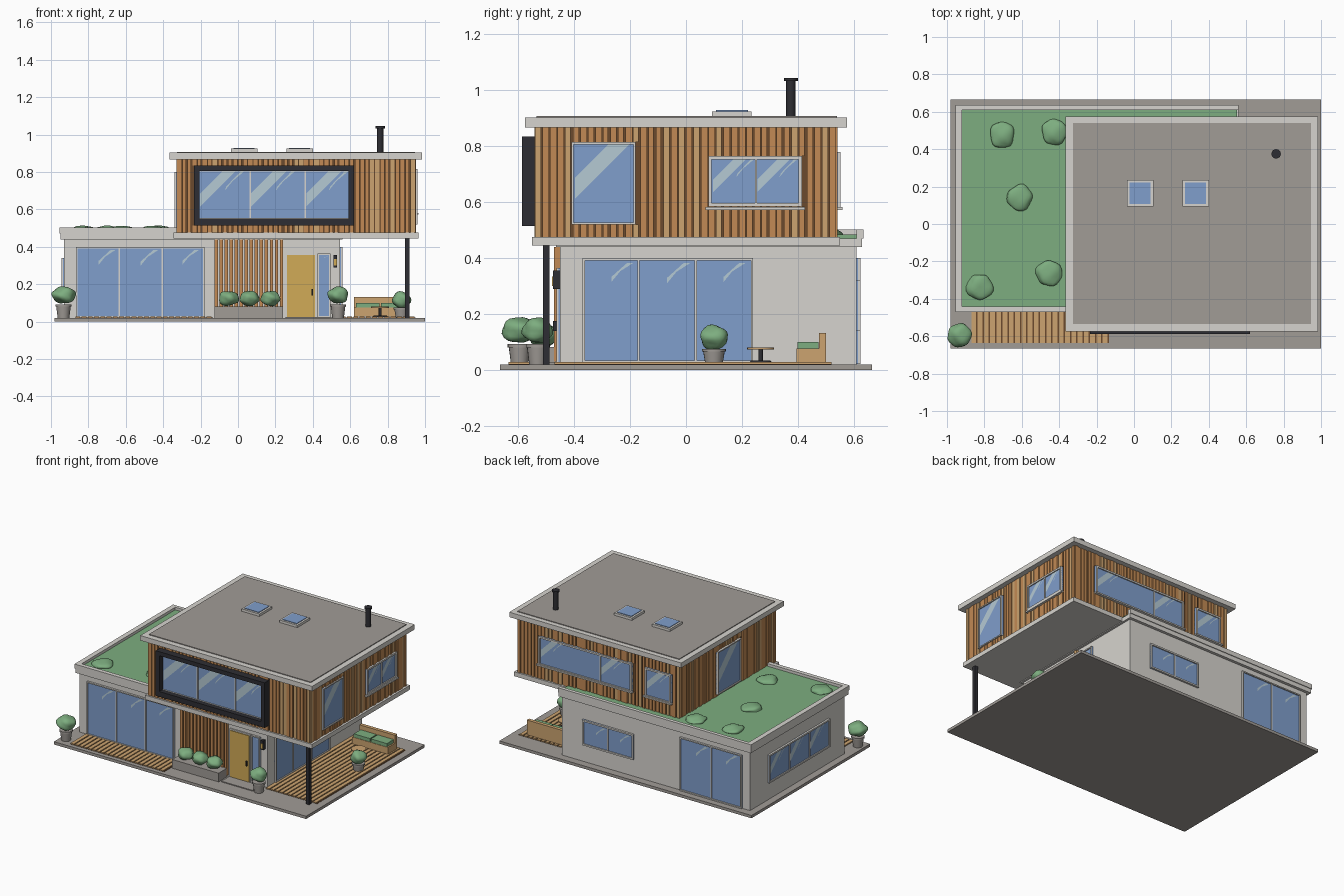
import bpy, bmesh, math, random
from mathutils import Vector, Matrix

if "Cube" in bpy.data.objects:
    bpy.data.objects.remove(bpy.data.objects["Cube"])

random.seed(4)

# Flat colours, given as sRGB and stored as linear values
COLOURS = {
    "wall_white": (0.84, 0.83, 0.81), "concrete": (0.63, 0.61, 0.59),
    "glass_blue": (0.50, 0.62, 0.80), "glint": (0.71, 0.79, 0.83),
    "leaf_green": (0.49, 0.68, 0.50), "door_yellow": (0.82, 0.67, 0.34),
    "black_metal": (0.18, 0.18, 0.20), "wood": (0.76, 0.54, 0.33),
    "light_wood": (0.80, 0.64, 0.44), "dark_wood": (0.42, 0.29, 0.18)}
MATS = list(COLOURS)
for n, c in COLOURS.items():
    m = bpy.data.materials.new(n)
    m.diffuse_color = [((v + 0.055) / 1.055) ** 2.4 for v in c] + [1]
    m.use_nodes = True
    m.node_tree.nodes["Principled BSDF"].inputs["Base Color"].default_value = m.diffuse_color


def finish(name, bm, smooth=False):
    me = bpy.data.meshes.new(name)
    for n in MATS:
        me.materials.append(bpy.data.materials[n])
    bm.to_mesh(me)
    bm.free()
    ob = bpy.data.objects.new(name, me)
    bpy.context.collection.objects.link(ob)
    if smooth:
        bpy.ops.object.select_all(action='DESELECT')
        ob.select_set(True)
        bpy.context.view_layer.objects.active = ob
        bpy.ops.object.shade_smooth_by_angle(angle=math.radians(50))
    return ob


def paint(verts, mat):
    for f in {f for v in verts for f in v.link_faces}:
        f.material_index = MATS.index(mat)


def add_box(bm, x0, x1, y0, y1, z0, z1, mat):
    size = Matrix.Diagonal((abs(x1 - x0), abs(y1 - y0), abs(z1 - z0), 1))
    mid = Matrix.Translation(((x0 + x1) / 2, (y0 + y1) / 2, (z0 + z1) / 2))
    paint(bmesh.ops.create_cube(bm, size=1, matrix=mid @ size)["verts"], mat)


def add_cone(bm, x, y, z0, z1, r0, r1, mat, n=20):
    r = bmesh.ops.create_cone(bm, cap_ends=True, segments=n, radius1=r0, radius2=r1, depth=z1 - z0,
                              matrix=Matrix.Translation((x, y, (z0 + z1) / 2)))
    paint(r["verts"], mat)


def add_bush(bm, x, y, z, r, h):
    vs = bmesh.ops.create_icosphere(bm, subdivisions=3, radius=1)["verts"]
    a, b = random.uniform(0, 6), random.uniform(0, 6)
    for v in vs:
        c = v.co
        k = 0.95 + 0.09 * math.sin(4 * c.x + a) * math.cos(4 * c.y + b) + 0.05 * math.sin(5 * c.z + 3 * c.x + a)
        v.co = Vector((x + c.x * k * r, y + c.y * k * r, z + c.z * k * h))
    paint(vs, "leaf_green")


def boxes(name, *items):
    bm = bmesh.new()
    for it in items:
        add_box(bm, *it)
    return finish(name, bm)


# Side-relative coordinates: u along the wall, d outward, z up
def place(side, u, d, z):
    return {"front": (u, -d, z), "back": (u, d, z), "right": (d, u, z), "left": (-d, u, z)}[side]


def side_box(bm, side, u0, u1, d0, d1, z0, z1, mat):
    a, b = place(side, u0, d0, z0), place(side, u1, d1, z1)
    add_box(bm, a[0], b[0], a[1], b[1], z0, z1, mat)


def add_glint(bm, side, pts, d):
    f = bm.faces.new([bm.verts.new(place(side, u, d, z)) for u, z in pts])
    f.normal_update()
    if f.normal.dot(Vector(place(side, 0, 1, 0))) < 0:
        f.normal_flip()
    f.material_index = MATS.index("glint")


def window(name, side, u0, u1, z0, z1, d, splits=(), glint="big", t=0.008,
           out=0.012, frame="wall_white"):
    bm = bmesh.new()
    side_box(bm, side, u0, u1, d - 0.01, d + 0.004, z0, z1, "glass_blue")
    for a, b in ((u0, u0 + t), (u1 - t, u1)):
        side_box(bm, side, a, b, d - 0.01, d + out, z0, z1, frame)
    for a, b in ((z0, z0 + t), (z1 - t, z1)):
        side_box(bm, side, u0, u1, d - 0.01, d + out, a, b, frame)
    for s in splits:
        side_box(bm, side, s - 0.004, s + 0.004, d - 0.01, d + 0.01, z0, z1, "wall_white")
    # Diagonal reflections on every pane, as thin plates
    edges = [u0 + t] + list(splits) + [u1 - t]
    flip = side in ("back", "left")
    for a, b in zip(edges, edges[1:]):
        w, top = b - a - 0.01, z1 - t
        h = top - z0 - t
        at = (lambda u: b - 0.005 - u) if flip else (lambda u: a + 0.005 + u)
        if glint == "big":
            r = min(w * 0.95, h * 0.75)
            bands = [((0, r), (0, r * 0.62), (r * 0.62, 0), (r, 0))]
            if w > r * 1.15:
                e = min(w, r * 1.25)
                bands.append(((e - r * .55, r * .55), (e - r * .5, r * .42), (e, 0), (e - r * .1, 0)))
        else:
            bands = [((w * .5, w * .42), (w * .5, w * .32), (w * .92, 0.01), (w * .8, 0.01))]
        for band in bands:
            add_glint(bm, side, [(at(u), top - z) for u, z in band], d + 0.0055)
    return finish(name, bm)


# Plot slab and timber decks
boxes("base_slab", (-0.98, 1.0, -0.665, 0.665, 0, 0.02, "concrete"))
for name, x0, x1, y0, y1, n in (("front_deck", -0.87, -0.135, -0.635, -0.45, 22),
                                ("side_deck", 0.55, 0.95, -0.47, 0.52, 12)):
    p = (x1 - x0) / n
    boxes(name, (x0, x1, y0, y1, 0.015, 0.022, "dark_wood"),
          *[(x0 + i * p, x0 + (i + .78) * p, y0, y1, 0.02, 0.028, "light_wood") for i in range(n)])

# Ground floor with its planted roof
boxes("ground_floor_walls", (-0.93, 0.545, -0.45, 0.61, 0.02, 0.445, "wall_white"))
boxes("ground_roof", (-0.95, 0.56, -0.465, 0.63, 0.44, 0.47, "wall_white"),
      (-0.955, -0.92, -0.47, 0.635, 0.47, 0.503, "wall_white"),
      (-0.955, -0.33, -0.47, -0.44, 0.47, 0.503, "wall_white"),
      (-0.955, 0.56, 0.61, 0.635, 0.47, 0.503, "wall_white"))
boxes("green_roof", (-0.925, 0.55, -0.445, 0.612, 0.465, 0.484, "leaf_green"))
bm = bmesh.new()
for x, y in ((-.705, .475), (-.425, .49), (-.615, .14), (-.455, -.265), (-.825, -.335)):
    add_bush(bm, x, y, 0.487, 0.072, 0.027)
finish("roof_plants", bm, True)

# Upper floor: slabs, core and roof
boxes("upper_floor_slab", (-0.345, 0.965, -0.55, 0.55, 0.445, 0.476, "wall_white"))
boxes("upper_floor_core", (-0.317, 0.94, -0.53, 0.53, 0.47, 0.875, "dark_wood"))
boxes("upper_roof", (-0.365, 0.985, -0.575, 0.575, 0.868, 0.903, "wall_white"),
      (-0.325, 0.945, -0.535, 0.54, 0.89, 0.908, "concrete"))

# Window openings of the upper floor: side -> (u0, u1, z0, z1)
OPEN = {"front": [(-0.235, 0.62, 0.515, 0.835)],
        "right": [(-0.41, -0.18, 0.52, 0.815), (0.08, 0.415, 0.585, 0.765)],
        "back": [(0.045, 0.775, 0.575, 0.78), (-0.265, -0.06, 0.575, 0.78)],
        "left": [(-0.14, 0.12, 0.495, 0.80)]}


# Vertical cladding, broken around the openings
def cladding(side, u0, u1, d):
    bm = bmesh.new()
    n = round((u1 - u0) / 0.027)
    p = (u1 - u0) / n
    for i in range(n):
        a = u0 + i * p
        b = a + p * random.choice((0.7, 0.82, 0.9))
        spans = [(0.476, 0.868)]
        for w0, w1, z0, z1 in OPEN[side]:
            if b > w0 and a < w1:
                spans = [(0.476, z0), (z1, 0.868)]
        mat = random.choice(("wood", "wood", "wood", "wood", "light_wood"))
        out = d + random.choice((0.007, 0.01, 0.012))
        for z0, z1 in spans:
            side_box(bm, side, a, b, d - 0.005, out, z0, z1, mat)
    finish(side + "_cladding", bm)


cladding("front", -0.325, 0.95, 0.53)
cladding("back", -0.325, 0.95, 0.53)
cladding("right", -0.54, 0.54, 0.94)
cladding("left", -0.54, 0.54, 0.317)

# Upper windows
window("picture_window", "front", -0.215, 0.60, 0.545, 0.81, 0.54, (0.065, 0.36))
bm = bmesh.new()
for u0, u1, z0, z1 in ((-.235, -.207, .515, .835), (.592, .62, .515, .835),
                       (-.235, .62, .515, .552), (-.235, .62, .806, .835)):
    side_box(bm, "front", u0, u1, 0.53, 0.587, z0, z1, "black_metal")
finish("picture_window_surround", bm)
window("right_tall_window", "right", *OPEN["right"][0], 0.948)
window("right_wide_window", "right", *OPEN["right"][1], 0.948, (0.25,), t=0.012)
window("back_wide_window", "back", *OPEN["back"][0], 0.54, (0.29,), t=0.012)
window("back_small_window", "back", *OPEN["back"][1], 0.54, t=0.012)
window("roof_terrace_door", "left", *OPEN["left"][0], 0.327)
bm = bmesh.new()
for side, u0, u1, d in (("right", .07, .425, .945), ("back", .035, .785, .54), ("back", -.275, -.05, .54)):
    side_box(bm, side, u0, u1, d, d + 0.02, 0.572, 0.582, "wall_white")
finish("window_sills", bm)

# Ground floor windows
window("front_sliding_doors", "front", -0.865, -0.18, 0.022, 0.40, 0.452, (-0.635, -0.405), "small")
window("side_sliding_doors", "right", -0.37, 0.24, 0.025, 0.40, 0.547, (-0.17, 0.035), "small")
window("back_sliding_doors", "back", -0.87, -0.385, 0.022, 0.40, 0.612, (-0.63,), "small")
window("back_kitchen_window", "back", -0.02, 0.38, 0.14, 0.32, 0.612, (0.18,), "small", t=0.011)
window("left_window", "left", -0.27, 0.41, 0.14, 0.34, 0.932, (-0.045, 0.18), t=0.011)

# Entrance: door, sidelight, lamp and slatted screen
boxes("front_door", (0.255, 0.42, -0.458, -0.44, 0.022, 0.365, "wall_white"),
      (0.263, 0.412, -0.463, -0.44, 0.022, 0.355, "door_yellow"),
      (0.393, 0.40, -0.475, -0.46, 0.14, 0.175, "black_metal"))
window("door_sidelight", "front", 0.425, 0.495, 0.022, 0.365, 0.452, (), "small")
boxes("wall_lamp", (0.51, 0.53, -0.475, -0.45, 0.29, 0.355, "black_metal"),
      (0.512, 0.528, -0.479, -0.47, 0.30, 0.335, "door_yellow"))
boxes("entrance_screen", *[(-0.125 + i * 0.0268, -0.107 + i * 0.0268, -0.472, -0.445, 0.03, 0.44, "wood")
                           for i in range(14)])
boxes("door_step", (0.255, 0.50, -0.55, -0.45, 0.015, 0.026, "concrete"))

# Planter with three shrubs
bm = bmesh.new()
add_box(bm, -0.125, 0.24, -0.56, -0.465, 0.02, 0.082, "concrete")
for x in (-0.05, 0.062, 0.175):
    add_bush(bm, x, -0.512, 0.125, 0.055, 0.042)
finish("entrance_planter", bm, True)

# Potted shrubs
for i, (x, y, r, s) in enumerate(((-0.933, -0.595, 0.067, 1), (0.535, -0.53, 0.057, 1), (0.875, 0.10, 0.053, 0.82))):
    bm = bmesh.new()
    add_cone(bm, x, y, 0.02, 0.09 * s, 0.031, 0.04, "concrete")
    add_cone(bm, x, y, 0.08 * s, 0.092 * s, 0.043, 0.043, "concrete")
    add_bush(bm, x, y, 0.137 * s + 0.004, r, 0.047)
    finish(f"potted_shrub_{i + 1}", bm, True)

# Terrace post, bench and table
boxes("terrace_post", (0.893, 0.917, -0.512, -0.488, 0.02, 0.447, "black_metal"))
boxes("terrace_bench", (0.62, 0.90, 0.395, 0.50, 0.028, 0.076, "light_wood"),
      (0.62, 0.90, 0.475, 0.50, 0.07, 0.132, "light_wood"),
      (0.63, 0.756, 0.398, 0.474, 0.076, 0.10, "leaf_green"),
      (0.764, 0.89, 0.398, 0.474, 0.076, 0.10, "leaf_green"))
bm = bmesh.new()
add_cone(bm, 0.76, 0.267, 0.074, 0.081, 0.048, 0.048, "light_wood", 24)
add_cone(bm, 0.76, 0.267, 0.03, 0.076, 0.008, 0.008, "black_metal", 12)
add_cone(bm, 0.76, 0.267, 0.026, 0.034, 0.04, 0.035, "black_metal", 24)
finish("terrace_table", bm, True)

# Roof lights and flue
for i, x in enumerate((0.033, 0.33)):
    boxes(f"roof_light_{i + 1}", (x - 0.07, x + 0.07, 0.093, 0.235, 0.90, 0.925, "wall_white"),
          (x - 0.056, x + 0.056, 0.107, 0.221, 0.92, 0.929, "glass_blue"))
bm = bmesh.new()
add_cone(bm, 0.76, 0.375, 0.90, 1.035, 0.017, 0.017, "black_metal")
add_cone(bm, 0.76, 0.375, 1.033, 1.045, 0.025, 0.025, "black_metal")
finish("chimney_flue", bm, True)
